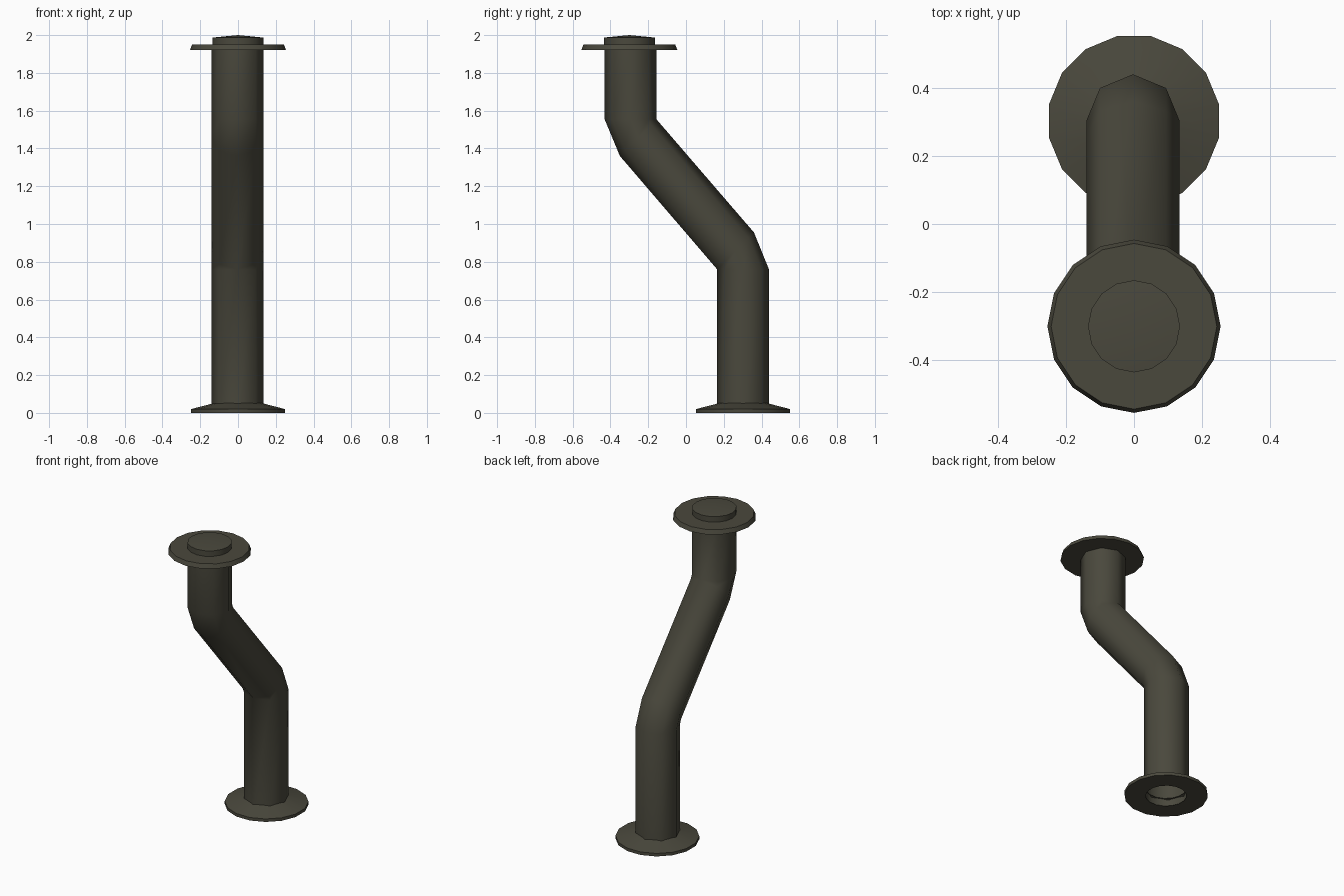
import bpy, bmesh, math

if "Cube" in bpy.data.objects:
    bpy.data.objects.remove(bpy.data.objects["Cube"])

R = 0.137          # pipe radius
LOW_Y, TOP_Y = 0.302, -0.30

olive = bpy.data.materials.new("dark olive metal")
olive.diffuse_color = (0.068, 0.065, 0.046, 1)
olive.use_nodes = True
olive.node_tree.nodes["Principled BSDF"].inputs["Base Color"].default_value = olive.diffuse_color


def finish(name, bm):
    bmesh.ops.remove_doubles(bm, verts=bm.verts, dist=0.0005)
    bmesh.ops.recalc_face_normals(bm, faces=bm.faces)
    mesh = bpy.data.meshes.new(name)
    bm.to_mesh(mesh)
    bm.free()
    mesh.materials.append(olive)
    ob = bpy.data.objects.new(name, mesh)
    bpy.context.collection.objects.link(ob)
    bpy.ops.object.select_all(action='DESELECT')
    ob.select_set(True)
    bpy.context.view_layer.objects.active = ob
    bpy.ops.object.shade_smooth_by_angle(angle=math.radians(50))
    return ob


def bridge(bm, rings):
    for a, b in zip(rings, rings[1:]):
        n = len(a)
        for i in range(n):
            j = (i + 1) % n
            bm.faces.new((a[i], a[j], b[j], b[i]))


def lathe(name, profile, y, sides=16, turn=0.0):
    """Spin (radius, z) points about a vertical axis at the given y."""
    bm = bmesh.new()
    rings = []
    for r, z in profile:
        rings.append([bm.verts.new((r * math.cos(a), y + r * math.sin(a), z))
                      for a in (2 * math.pi * i / sides + turn for i in range(sides))])
    bridge(bm, rings)
    return finish(name, bm)


# Offset pipe: each octagonal ring is given by its front and back (y, z) ends
sections = [
    ((LOW_Y - R, 0.0), (LOW_Y + R, 0.0)),
    ((LOW_Y - R, 0.76), (LOW_Y + R, 0.76)),
    ((LOW_Y - R, 0.76), (0.36, 0.955)),
    ((-0.35, 1.36), (TOP_Y + R + 0.006, 1.555)),
    ((TOP_Y - R + 0.006, 1.555), (TOP_Y + R + 0.006, 1.555)),
    ((TOP_Y - R + 0.006, 1.925), (TOP_Y + R + 0.006, 1.925)),
]
bm = bmesh.new()
rings = []
for (y0, z0), (y1, z1) in sections:
    ring = []
    for i in range(8):
        a = math.pi / 4 * i
        t = (1 + math.sin(a)) / 2
        ring.append(bm.verts.new((R * math.cos(a) - 0.003,
                                  y0 + (y1 - y0) * t, z0 + (z1 - z0) * t)))
    rings.append(ring)
bridge(bm, rings)
finish("offset_pipe", bm)

# Base flange with a sloped top and an open bore
lathe("base_flange", [(0.124, 0.0), (0.254, 0.0), (0.254, 0.02), (0.124, 0.053)],
      LOW_Y, turn=math.pi / 16)

# Top flange with a tapered rim
lathe("top_flange", [(0.0, 1.922), (0.254, 1.922), (0.243, 1.95), (0.0, 1.95)], TOP_Y)

# Slightly domed cap plug
lathe("cap_plug", [(0.135, 1.945), (0.135, 1.987), (0.0, 2.0)], TOP_Y)
